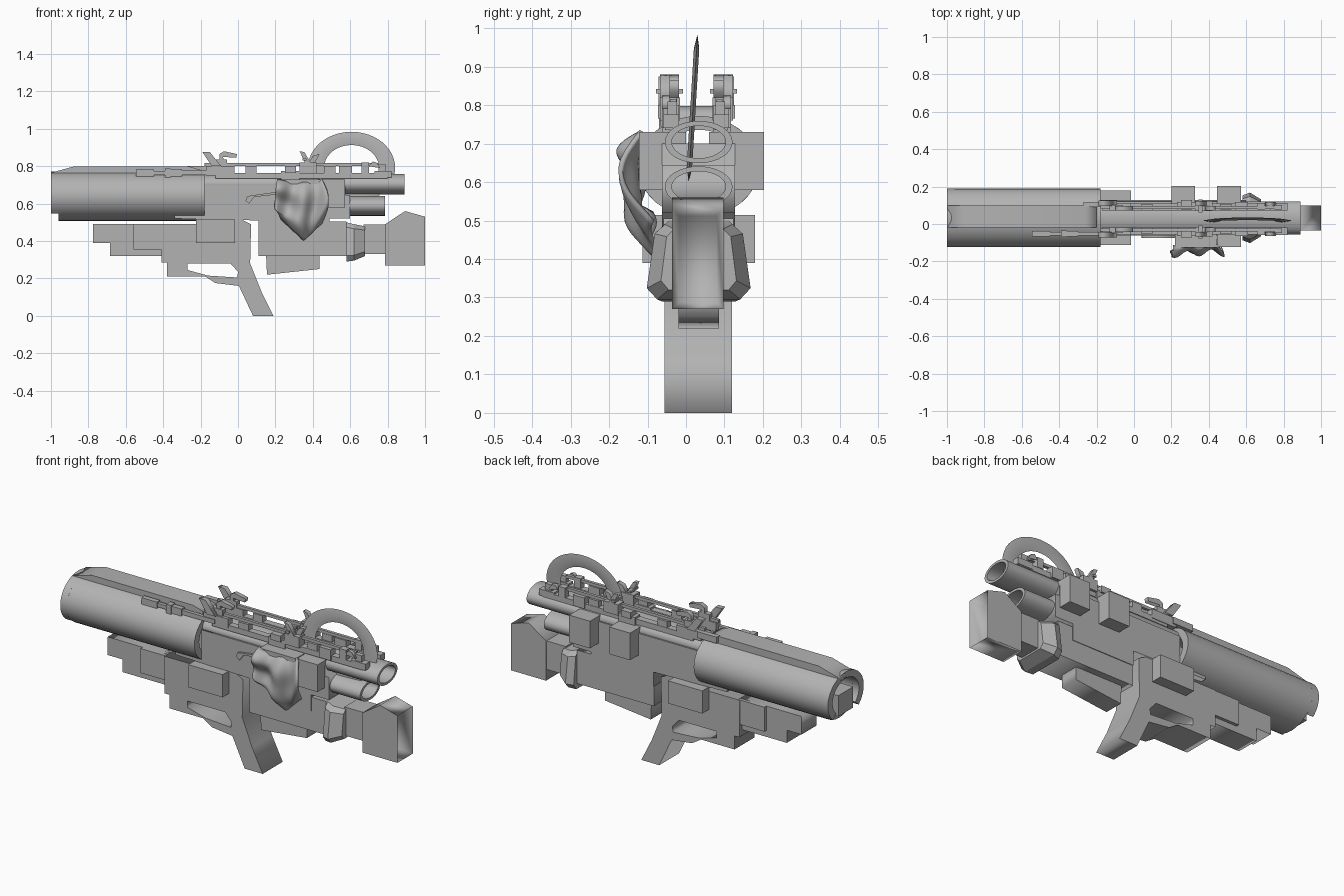
import bpy, bmesh, math

if "Cube" in bpy.data.objects:
    bpy.data.objects.remove(bpy.data.objects["Cube"])

MAT = bpy.data.materials.new("gun_grey")
MAT.diffuse_color = (0.45, 0.45, 0.45, 1)
MAT.use_nodes = True
MAT.node_tree.nodes["Principled BSDF"].inputs["Base Color"].default_value = MAT.diffuse_color
CY = 0.033          # centre plane of the weapon


def finish(name, bm, smooth=False):
    bmesh.ops.recalc_face_normals(bm, faces=bm.faces)
    me = bpy.data.meshes.new(name)
    bm.to_mesh(me)
    bm.free()
    me.materials.append(MAT)
    ob = bpy.data.objects.new(name, me)
    bpy.context.collection.objects.link(ob)
    if smooth:
        bpy.ops.object.select_all(action='DESELECT')
        ob.select_set(True)
        bpy.context.view_layer.objects.active = ob
        bpy.ops.object.shade_smooth_by_angle(angle=math.radians(35))
    return ob


def prism(name, y0, y1, *loops):
    """Extrude an x-z outline (further loops are holes) from y0 to y1."""
    cu = bpy.data.curves.new(name, 'CURVE')
    cu.dimensions, cu.fill_mode = '2D', 'BOTH'
    cu.extrude = (y1 - y0) / 2
    for pts in loops:
        sp = cu.splines.new('POLY')
        sp.points.add(len(pts) - 1)
        for p, (x, z) in zip(sp.points, pts):
            p.co = (x, z, 0, 1)
        sp.use_cyclic_u = True
    tmp = bpy.data.objects.new(name, cu)
    bm = bmesh.new()
    me = tmp.to_mesh()
    bm.from_mesh(me)
    tmp.to_mesh_clear()
    bpy.data.objects.remove(tmp)
    bmesh.ops.remove_doubles(bm, verts=bm.verts, dist=1e-5)
    for v in bm.verts:
        x, z, d = v.co
        v.co = (x, (y0 + y1) / 2 - d, z)
    return finish(name, bm)


def box(name, x0, x1, y0, y1, z0, z1):
    bm = bmesh.new()
    bmesh.ops.create_cube(bm, size=1)
    for v in bm.verts:
        v.co = (x0 if v.co.x < 0 else x1, y0 if v.co.y < 0 else y1, z0 if v.co.z < 0 else z1)
    return finish(name, bm)


def tube(name, x0, x1, cz, ry, rz, wall_y, wall_z, a0=0, a1=360, n=32):
    """Hollow elliptical tube along x, or a C-shaped piece of one."""
    bm = bmesh.new()
    full = a1 - a0 == 360
    rings = []
    for i in range(n if full else n + 1):
        a = math.radians(a0 + (a1 - a0) * i / n)
        c, s = math.cos(a), math.sin(a)
        rings.append([bm.verts.new((x, CY + (ry - k * wall_y) * c, cz + (rz - k * wall_z) * s))
                      for x, k in ((x0, 0), (x1, 0), (x1, 1), (x0, 1))])
    for i in range(len(rings) if full else len(rings) - 1):
        a, b = rings[i], rings[(i + 1) % len(rings)]
        for j in range(4):
            k = (j + 1) % 4
            bm.faces.new((a[j], a[k], b[k], b[j]))
    if not full:
        bm.faces.new(rings[0])
        bm.faces.new(rings[-1])
    return finish(name, bm, True)


# launcher barrel with notched muzzle, inner core and top strip
tube("barrel", -0.96, -0.18, 0.64, 0.157, 0.132, 0.042, 0.036)
tube("barrel_muzzle", -1.0, -0.96, 0.64, 0.157, 0.132, 0.042, 0.036, -44, 224)
box("barrel_core", -1.0, -0.18, CY - 0.065, CY + 0.065, 0.55, 0.665)
prism("barrel_strip", -0.02, 0.10,
      [(-1, 0.74), (-1, 0.765), (-0.88, 0.798), (-0.26, 0.798), (-0.2, 0.78), (-0.2, 0.74)])

# rear tubes
tube("upper_tube", -0.18, 0.89, 0.704, 0.088, 0.055, 0.018, 0.013)
tube("lower_tube", 0.3, 0.785, 0.588, 0.088, 0.053, 0.018, 0.013)

# receiver
prism("receiver", -0.062, 0.128,
      [(-0.34, 0.52), (-0.34, 0.545), (-0.18, 0.56), (-0.18, 0.70), (0.575, 0.70), (0.575, 0.645),
       (0.6, 0.645), (0.6, 0.52), (0.49, 0.52), (0.49, 0.43), (0.11, 0.43), (0.11, 0.51)])
prism("rear_receiver", -0.058, 0.124,
      [(0.11, 0.32), (0.11, 0.505), (0.58, 0.505), (0.58, 0.32)])
prism("magazine", -0.02, 0.086, [(0.15, 0.33), (0.155, 0.22), (0.435, 0.25), (0.435, 0.33)])
box("side_box_left", 0.445, 0.572, -0.122, 0.0, 0.58, 0.73)
for i, x in enumerate((0.2, 0.445)):
    box(f"side_box_right_{i + 1}", x, x + 0.127, 0.06, 0.203, 0.58, 0.73)

# lower chassis with trigger guard and grip
prism("chassis_and_grip", -0.056, 0.119,
      [(-0.41, 0.49), (-0.41, 0.285), (-0.38, 0.285), (-0.38, 0.21), (-0.175, 0.21), (-0.12, 0.175),
       (0.005, 0.16), (0.08, 0), (0.19, 0), (0.125, 0.13), (0.065, 0.28), (0.07, 0.49), (0.0, 0.525),
       (-0.225, 0.52), (-0.225, 0.49)],
      [(-0.27, 0.28), (-0.27, 0.245), (-0.16, 0.215), (-0.005, 0.205), (0.0, 0.235), (-0.04, 0.28)])
prism("chassis_nose", CY - 0.065, CY + 0.065,
      [(-0.775, 0.39), (-0.775, 0.49), (-0.40, 0.49), (-0.40, 0.32), (-0.685, 0.32), (-0.685, 0.39)])
box("chassis_nose_rib", -0.56, -0.40, -0.05, 0.115, 0.355, 0.49)
box("chassis_side_box", -0.225, -0.015, -0.113, 0.179, 0.39, 0.515)

# flared collar before the stock
bm = bmesh.new()
loops = []
for x, hy, z0, z1 in ((0.58, 0.12, 0.29, 0.50), (0.62, 0.135, 0.295, 0.49), (0.68, 0.098, 0.32, 0.478)):
    zc, hz = (z0 + z1) / 2, (z1 - z0) / 2
    loops.append([bm.verts.new((x, CY + hy * u, zc + hz * w)) for u, w in
                  ((0.8, -1), (1, -0.7), (0.85, 0.75), (0.65, 1), (-0.65, 1), (-0.85, 0.75), (-1, -0.7), (-0.8, -1))])
bm.faces.new(loops[0])
bm.faces.new(loops[-1])
for a, b in zip(loops, loops[1:]):
    for i in range(8):
        bm.faces.new((a[i], a[(i + 1) % 8], b[(i + 1) % 8], b[i]))
finish("stock_collar", bm)
box("stock_neck", 0.67, 0.80, CY - 0.06, CY + 0.06, 0.33, 0.488)

# butt stock with a recessed rear face
stock = prism("butt_stock", -0.036, 0.098,
              [(0.787, 0.27), (0.787, 0.49), (0.893, 0.56), (1, 0.53), (1, 0.27)])
bm = bmesh.new()
bm.from_mesh(stock.data)
bmesh.ops.dissolve_limit(bm, angle_limit=0.01, verts=bm.verts, edges=bm.edges)
bm.normal_update()
back = [f for f in bm.faces if f.normal.x > 0.9 and f.calc_center_median().x > 0.99]
bmesh.ops.inset_region(bm, faces=back, thickness=0.026)
bmesh.ops.translate(bm, verts=list({v for f in back for v in f.verts}), vec=(-0.07, 0, 0))
bm.to_mesh(stock.data)
bm.free()

# twin sight rails: x0, x1, z0, z1, inner and outer distance from the centre
RAIL = [(-0.18, 0.75, 0.80, 0.816, 0.052, 0.068), (-0.12, 0.80, 0.735, 0.765, 0.045, 0.082),
        (-0.17, -0.02, 0.75, 0.80, 0.045, 0.085), (-0.13, -0.06, 0.80, 0.835, 0.045, 0.075),
        (0.04, 0.10, 0.765, 0.80, 0.045, 0.08), (0.23, 0.33, 0.715, 0.775, 0.045, 0.09),
        (0.25, 0.31, 0.765, 0.80, 0.05, 0.1), (0.33, 0.42, 0.76, 0.82, 0.042, 0.095),
        (0.345, 0.365, 0.83, 0.842, 0.035, 0.105), (0.46, 0.52, 0.765, 0.80, 0.05, 0.08),
        (0.54, 0.61, 0.74, 0.80, 0.045, 0.09), (0.66, 0.70, 0.765, 0.82, 0.05, 0.085),
        (0.73, 0.82, 0.74, 0.775, 0.045, 0.085), (0.75, 0.79, 0.77, 0.81, 0.05, 0.075)]
LEAVES = [([(-0.19, 0.875), (-0.15, 0.875), (-0.09, 0.80), (-0.14, 0.80)], 0.07, 0.098),
          ([(-0.10, 0.865), (-0.075, 0.88), (-0.005, 0.865), (-0.01, 0.845), (-0.08, 0.85), (-0.07, 0.80), (-0.10, 0.80)],
           0.045, 0.07),
          ([(0.33, 0.88), (0.355, 0.875), (0.40, 0.80), (0.365, 0.80)], 0.07, 0.095),
          ([(0.40, 0.855), (0.435, 0.865), (0.42, 0.835), (0.40, 0.80), (0.37, 0.80)], 0.045, 0.07),
          ([(0.70, 0.80), (0.72, 0.825), (0.74, 0.82), (0.76, 0.79)], 0.07, 0.09)]
for side, s in (("left", -1), ("right", 1)):
    for i, (x0, x1, z0, z1, o0, o1) in enumerate(RAIL):
        y0, y1 = sorted((0.027 + s * o0, 0.027 + s * o1))
        box(f"rail_{side}_{i + 1}", x0, x1, y0, y1, z0, z1)
    for i, (pts, o0, o1) in enumerate(LEAVES):
        y0, y1 = sorted((0.027 + s * o0, 0.027 + s * o1))
        prism(f"sight_leaf_{side}_{i + 1}", y0, y1, pts)

# forward rods
for i, (x0, x1, h, t) in enumerate(((-0.545, -0.45, 0.018, 0.014), (-0.45, -0.37, 0.01, 0.01),
                                    (-0.39, -0.36, 0.025, 0.018), (-0.36, -0.30, 0.02, 0.014),
                                    (-0.30, -0.10, 0.012, 0.01))):
    box(f"forward_rod_{i + 1}", x0, x1, -0.052 - t, -0.052 + t, 0.764 - h, 0.764 + h)
box("forward_rod_right", -0.27, -0.15, 0.09, 0.118, 0.765, 0.80)

# carry ring: thin lens-shaped oval hoop, leaning slightly
bm = bmesh.new()
N = 48
rings = []
for i in range(N):
    a = 2 * math.pi * i / N
    ring = []
    for k, t in ((1, 0), (0.81, 0.007), (0.63, 0), (0.81, -0.007)):
        z = 0.792 + 0.192 * k * math.sin(a)
        ring.append(bm.verts.new((0.607 + 0.233 * k * math.cos(a), 0.018 + t + (z - 0.79) * 0.06, z)))
    rings.append(ring)
for i in range(N):
    a, b = rings[i], rings[(i + 1) % N]
    for j in range(4):
        bm.faces.new((a[j], a[(j + 1) % 4], b[(j + 1) % 4], b[j]))
finish("carry_ring", bm, True)

# draped cloth on the left side
bm = bmesh.new()
NU, NV = 28, 20
grid = []
for j in range(NV + 1):
    v = j / NV
    row = []
    for i in range(NU + 1):
        u = i / NU
        left = 0.21 - 0.012 * math.sin(math.pi * v) + 0.06 * max(0, v - 0.7)
        right = 0.445 + 0.04 * math.sin(math.pi * min(1, v * 0.95))
        z = 0.735 - v * (0.22 + 0.115 * (1 - abs(u - 0.55) / 0.55)) - 0.02 * math.sin(math.pi * u) * (1 - v)
        bulge = 0.045 * math.sin(math.pi * v) + 0.025 * math.sin(3 * math.pi * v) * (1 - u)
        fold = 0.02 * math.sin(u * 13 + v * 3) * (0.4 + 0.6 * math.sin(math.pi * v))
        y = -0.118 - bulge - fold + 0.03 * v * v
        row.append(bm.verts.new((left + (right - left) * u, y, z)))
    grid.append(row)
for j in range(NV):
    for i in range(NU):
        bm.faces.new((grid[j][i], grid[j][i + 1], grid[j + 1][i + 1], grid[j + 1][i]))
cloth = finish("draped_cloth", bm, True)
sol = cloth.modifiers.new("thickness", 'SOLIDIFY')
sol.thickness = 0.012
box("cloth_clamp", 0.22, 0.44, -0.125, -0.03, 0.705, 0.73)
prism("cloth_strap", -0.075, -0.06,
      [(0.04, 0.615), (0.05, 0.64), (0.22, 0.665), (0.22, 0.65), (0.085, 0.635), (0.06, 0.6)])
